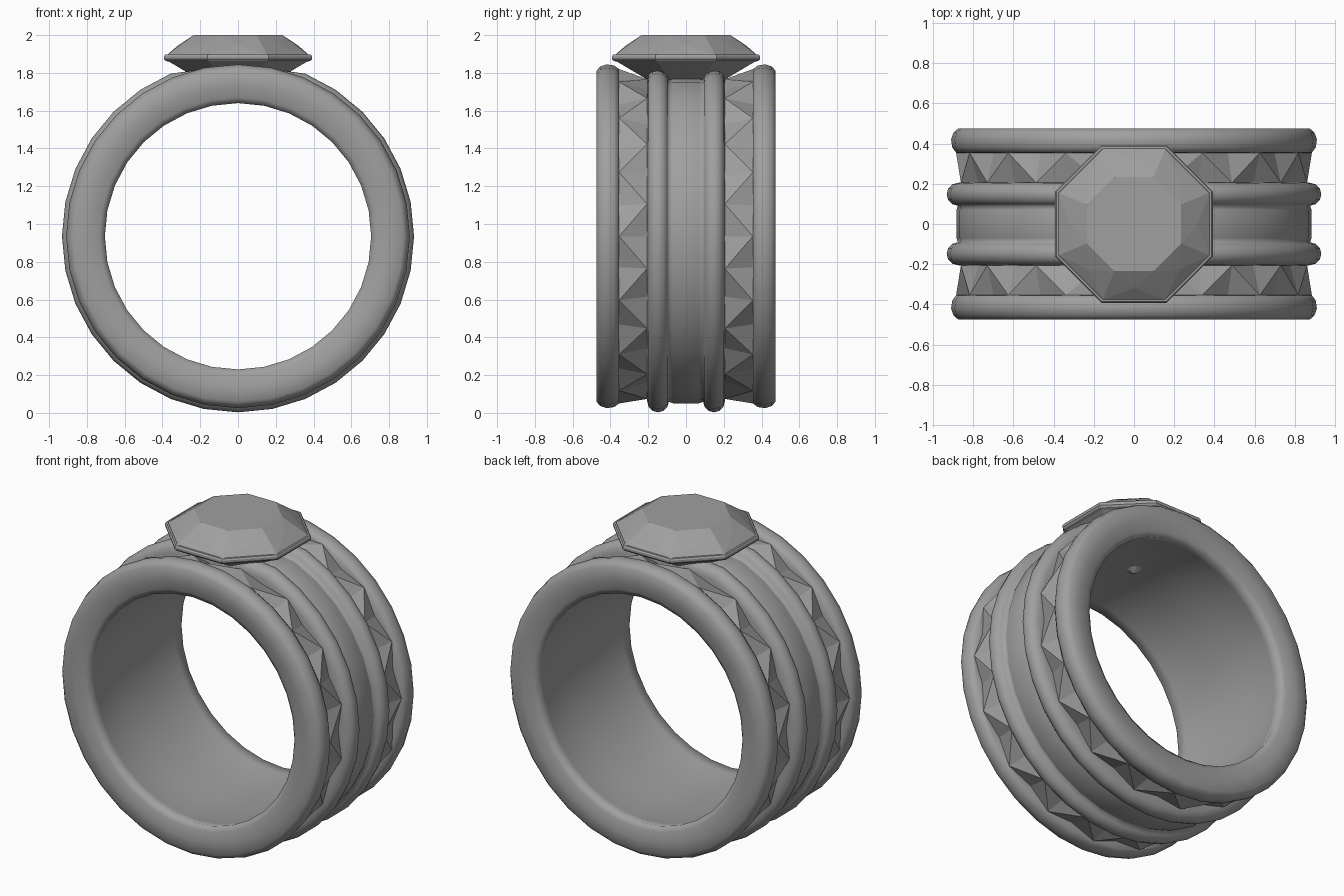
import bpy, bmesh
from math import sin, cos, pi

cube = bpy.data.objects.get("Cube")
if cube:
    bpy.data.objects.remove(cube, do_unlink=True)

grey = bpy.data.materials.new("plain_grey")
grey.use_nodes = True
colour = (0.35, 0.35, 0.35, 1)
grey.diffuse_color = colour
grey.node_tree.nodes["Principled BSDF"].inputs["Base Color"].default_value = colour

SEG = 32
CENTRE = 0.935


def finish(bm, name):
    bmesh.ops.recalc_face_normals(bm, faces=bm.faces)
    mesh = bpy.data.meshes.new(name)
    bm.to_mesh(mesh)
    bm.free()
    mesh.materials.append(grey)
    obj = bpy.data.objects.new(name, mesh)
    bpy.context.collection.objects.link(obj)
    return obj


def bead(y, r, width, height, steps=6):
    """Half-round raised bead, as (radius, y) points."""
    return [(r + height * sin(pi * i / steps), y - width * cos(pi * i / steps))
            for i in range(steps + 1)]


# Band cross-section from the middle of the bore, round the rim, to the outer middle
half = [(0.735, -0.12), (0.728, -0.28), (0.714, -0.39), (0.705, -0.448), (0.735, -0.464),
        (0.8, -0.474), (0.875, -0.475), (0.898, -0.455), (0.91, -0.42),
        (0.904, -0.38), (0.886, -0.356)]
groove = len(half)                       # faceted strip lies after this point
half += [(0.885, -0.354), (0.878, -0.206)]
half += bead(-0.148, 0.876, 0.057, 0.056)
half += [(0.884, -0.07)]
profile = half + [(r, -y) for r, y in reversed(half)]
count = len(profile)
strips = (groove, count - 2 - groove)    # first row of each faceted strip


def row_radius(k, i):
    """Radius of profile point k at step i: zigzag dips and a flattened crown."""
    r, y = profile[k]
    outer_rows = (groove, count - 1 - groove)
    inner_rows = (groove + 1, count - 2 - groove)
    if k in outer_rows and i % 2:
        r -= 0.045
    if k in inner_rows and i % 2 == 0:
        r -= 0.04
    if r > 0.8 and abs(y) < 0.25:
        away = abs((i - SEG // 4 + SEG // 2) % SEG - SEG // 2)
        r -= 0.04 * max(0, 1 - (away / 2) ** 2)
    return r


# Ring band
bm = bmesh.new()
rings = []
for i in range(SEG):
    a = 2 * pi * i / SEG
    rings.append([bm.verts.new((row_radius(k, i) * cos(a), profile[k][1],
                                CENTRE + row_radius(k, i) * sin(a)))
                  for k in range(count)])
facets = []
for i in range(SEG):
    here, there = rings[i], rings[(i + 1) % SEG]
    for k in range(count):
        n = (k + 1) % count
        a, b, c, d = here[k], here[n], there[n], there[k]
        if k in strips:
            # Split along the raised zigzag line
            front = k == groove
            if (i % 2 == 0) == front:
                tris = ((a, b, c), (a, c, d))
            else:
                tris = ((a, b, d), (b, c, d))
            facets += [bm.faces.new(t) for t in tris]
        else:
            bm.faces.new((a, b, c, d)).smooth = True
for f in facets:
    for e in f.edges:
        e.smooth = False
finish(bm, "ring_band")


def octagon(bm, apothem, z, turn=0.5):
    r = apothem / cos(pi / 8)
    return [bm.verts.new((r * cos((i + turn) * pi / 4), r * sin((i + turn) * pi / 4), z))
            for i in range(8)]


# Gem: table, star, kite and lower crown facets, then the pointed underside
bm = bmesh.new()
table = octagon(bm, 0.235, 2.0)
mid = octagon(bm, 0.295, 1.944, 0)
girdle = octagon(bm, 0.376, 1.895)
belt = octagon(bm, 0.376, 1.866)
tip = bm.verts.new((0, 0, 1.643))
bm.faces.new(table)
for i in range(8):
    n = (i + 1) % 8
    bm.faces.new((table[i], table[n], mid[n]))
    bm.faces.new((table[i], mid[i], girdle[i]))
    bm.faces.new((table[i], girdle[i], mid[n]))
    bm.faces.new((mid[n], girdle[i], girdle[n]))
    bm.faces.new((girdle[i], belt[i], belt[n], girdle[n]))
    bm.faces.new((belt[i], tip, belt[n]))
finish(bm, "gem")

# Slim octagonal frame round the gem
bm = bmesh.new()
loops = [octagon(bm, r, z) for r, z in
         ((0.368, 1.859), (0.384, 1.864), (0.392, 1.874), (0.392, 1.888),
          (0.386, 1.897), (0.376, 1.898), (0.368, 1.888))]
for k, loop in enumerate(loops):
    other = loops[(k + 1) % len(loops)]
    for i in range(8):
        n = (i + 1) % 8
        bm.faces.new((loop[i], loop[n], other[n], other[i]))
finish(bm, "gem_frame")
